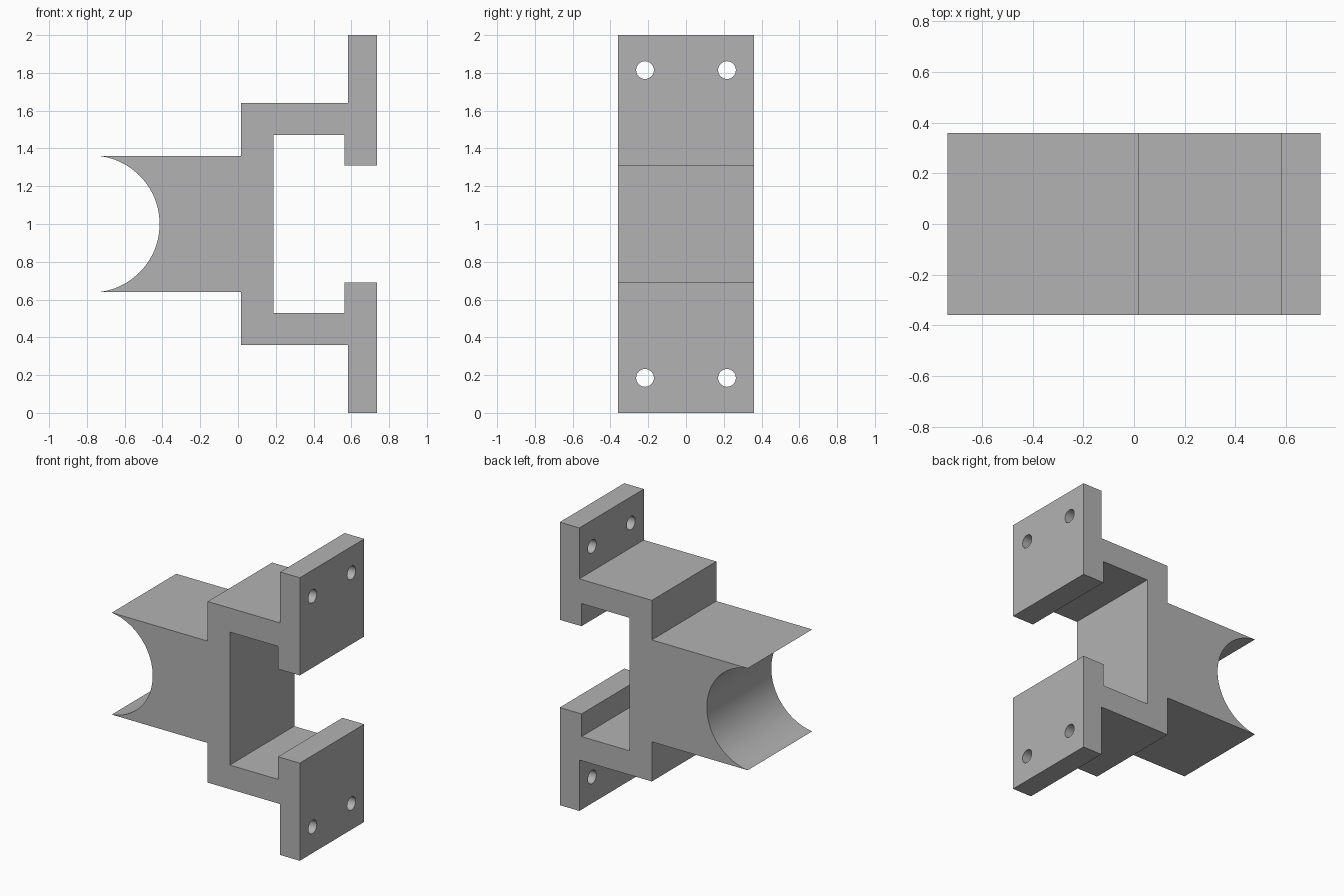
import bpy, bmesh, math
from mathutils import Matrix

cube = bpy.data.objects.get("Cube")
if cube:
    bpy.data.objects.remove(cube, do_unlink=True)

HALF_DEPTH = 0.36
MID_Z = 1.0

grey = bpy.data.materials.new("plain grey")
grey.use_nodes = True
colour = (0.45, 0.45, 0.45, 1)
grey.diffuse_color = colour
grey.node_tree.nodes["Principled BSDF"].inputs["Base Color"].default_value = colour


def add_object(name, bm):
    bmesh.ops.recalc_face_normals(bm, faces=bm.faces)
    mesh = bpy.data.meshes.new(name)
    bm.to_mesh(mesh)
    bm.free()
    mesh.materials.append(grey)
    obj = bpy.data.objects.new(name, mesh)
    bpy.context.collection.objects.link(obj)
    return obj


# Upper half of the bracket outline as (x, height above the middle)
upper = [(0.015, 0.36), (0.015, 0.64), (0.582, 0.64), (0.582, 1.0),
         (0.735, 1.0), (0.735, 0.31), (0.565, 0.31), (0.565, 0.47),
         (0.188, 0.47)]
lower = [(x, -h) for x, h in reversed(upper)]

# Round pipe saddle, from the lower tip to the upper tip
radius, centre_x, steps = 0.3625, -0.7775, 48
sweep = math.asin(HALF_DEPTH / radius)
angles = [sweep * (2 * i / steps - 1) for i in range(steps + 1)]
saddle = [(centre_x + radius * math.cos(a), radius * math.sin(a)) for a in angles]

# Bracket body: outline extruded front to back
bm = bmesh.new()
outline = [bm.verts.new((x, -HALF_DEPTH, MID_Z + h)) for x, h in upper + lower + saddle]
face = bm.faces.new(outline)
side = bmesh.ops.extrude_face_region(bm, geom=[face])
moved = [v for v in side["geom"] if isinstance(v, bmesh.types.BMVert)]
bmesh.ops.translate(bm, verts=moved, vec=(0, 2 * HALF_DEPTH, 0))
bracket = add_object("clamp_bracket", bm)

# Screw holes through both mounting plates
bm = bmesh.new()
for y in (-0.217, 0.217):
    for h in (-0.815, 0.815):
        place = Matrix.Translation((0.66, y, MID_Z + h)) @ Matrix.Rotation(math.pi / 2, 4, "Y")
        bmesh.ops.create_cone(bm, cap_ends=True, segments=32, radius1=0.047,
                              radius2=0.047, depth=0.4, matrix=place)
cutter = add_object("screw_hole_cutter", bm)

cut = bracket.modifiers.new("screw holes", "BOOLEAN")
cut.operation = "DIFFERENCE"
cut.solver = "EXACT"
cut.object = cutter
bpy.ops.object.select_all(action="DESELECT")
bpy.context.view_layer.objects.active = bracket
bracket.select_set(True)
bpy.ops.object.modifier_apply(modifier=cut.name)
bpy.data.objects.remove(cutter, do_unlink=True)
bpy.ops.object.shade_smooth_by_angle(angle=math.radians(30))
